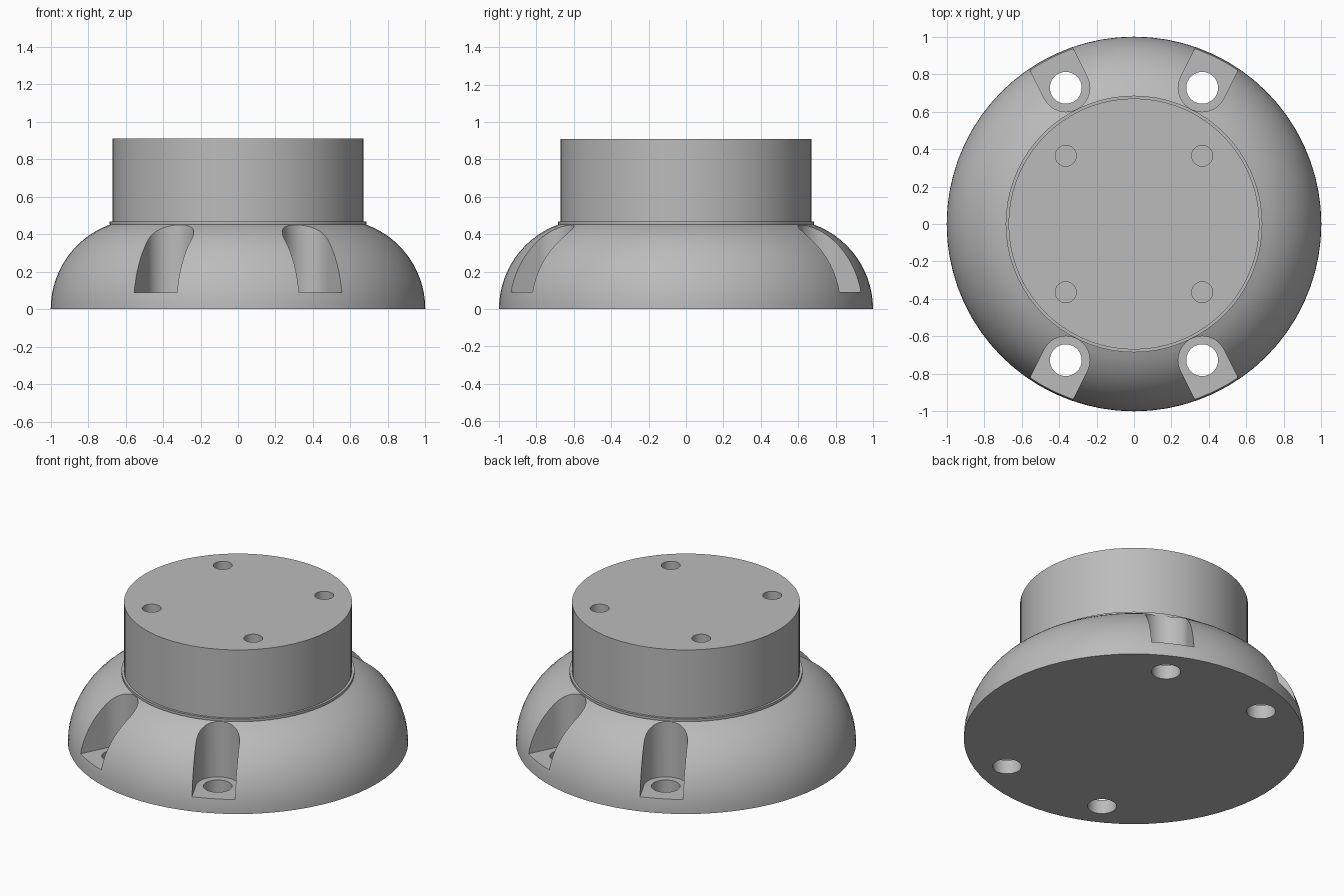
import bpy, bmesh
from math import sin, cos, pi, atan2, radians

cube = bpy.data.objects.get("Cube")
if cube:
    bpy.data.objects.remove(cube, do_unlink=True)

grey = bpy.data.materials.new("plain grey")
grey.use_nodes = True
colour = (0.5, 0.5, 0.5, 1)
grey.diffuse_color = colour
grey.node_tree.nodes["Principled BSDF"].inputs["Base Color"].default_value = colour

SIDES = 72
BOLT_X, BOLT_Y = 0.364, 0.727     # mounting bolt centres
SLOT_R, SLOT_FLOOR = 0.128, 0.09
CORNERS = [(sx, sy) for sx in (-1, 1) for sy in (-1, 1)]


def make_object(name, bm):
    bmesh.ops.recalc_face_normals(bm, faces=bm.faces)
    mesh = bpy.data.meshes.new(name)
    bm.to_mesh(mesh)
    bm.free()
    obj = bpy.data.objects.new(name, mesh)
    bpy.context.collection.objects.link(obj)
    mesh.materials.append(grey)
    return obj


def lathe(name, profile):
    """Solid of revolution from (radius, height) points, capped at both ends."""
    bm = bmesh.new()
    rings = [[bm.verts.new((r * cos(2 * pi * i / SIDES), r * sin(2 * pi * i / SIDES), z))
              for i in range(SIDES)] for r, z in profile]
    for low, high in zip(rings, rings[1:]):
        for i in range(SIDES):
            j = (i + 1) % SIDES
            bm.faces.new((low[i], low[j], high[j], high[i]))
    bm.faces.new(rings[0])
    bm.faces.new(rings[-1])
    return make_object(name, bm)


def add_prism(bm, outline, z0, z1):
    low = [bm.verts.new((x, y, z0)) for x, y in outline]
    high = [bm.verts.new((x, y, z1)) for x, y in outline]
    bm.faces.new(low)
    bm.faces.new(high)
    for i in range(len(outline)):
        j = (i + 1) % len(outline)
        bm.faces.new((low[i], low[j], high[j], high[i]))


def arc(cx, cy, r, start, sweep, steps):
    return [(cx + r * cos(start + sweep * i / steps), cy + r * sin(start + sweep * i / steps))
            for i in range(steps + 1)]


def cut(target, name, outlines, z0, z1):
    """Remove a set of vertical prisms from the target."""
    bm = bmesh.new()
    for outline in outlines:
        add_prism(bm, outline, z0, z1)
    cutter = make_object(name, bm)
    cutter.hide_render = True
    mod = target.modifiers.new(name, "BOOLEAN")
    mod.operation, mod.solver, mod.object = "DIFFERENCE", "EXACT", cutter
    bpy.context.view_layer.objects.active = target
    bpy.ops.object.modifier_apply(modifier=mod.name)
    bpy.data.objects.remove(cutter, do_unlink=True)


def round_hole(x, y, r):
    return arc(x, y, r, 0, 2 * pi, 32)[:-1]


def radial_slot(x, y):
    """Rounded inner end with parallel sides running outward past the rim."""
    a = atan2(y, x)
    ends = arc(x, y, SLOT_R, a + pi / 2, pi, 20)
    out = (0.4 * cos(a), 0.4 * sin(a))
    return ends + [(px + out[0], py + out[1]) for px, py in (ends[-1], ends[0])]


# Domed flange, small step and cylindrical boss in one turned profile
dome = [(0.52 + 0.48 * cos(a), 0.48 * sin(a))
        for a in (radians(70) * i / 14 for i in range(15))]
flange = lathe("flange_with_boss",
               dome + [(0.685, 0.455), (0.685, 0.468), (0.67, 0.468), (0.67, 0.91)])

# Bolt access slots, through holes and blind holes in the boss top
bolts = [(sx * BOLT_X, sy * BOLT_Y) for sx, sy in CORNERS]
cut(flange, "bolt_slots", [radial_slot(x, y) for x, y in bolts], SLOT_FLOOR, 0.6)
cut(flange, "bolt_holes", [round_hole(x, y, 0.085) for x, y in bolts], -0.1, 0.3)
cut(flange, "boss_holes", [round_hole(sx * BOLT_X, sy * BOLT_X, 0.056) for sx, sy in CORNERS],
    0.7, 1.0)

bpy.ops.object.select_all(action="DESELECT")
flange.select_set(True)
bpy.context.view_layer.objects.active = flange
bpy.ops.object.shade_smooth_by_angle(angle=radians(30))
